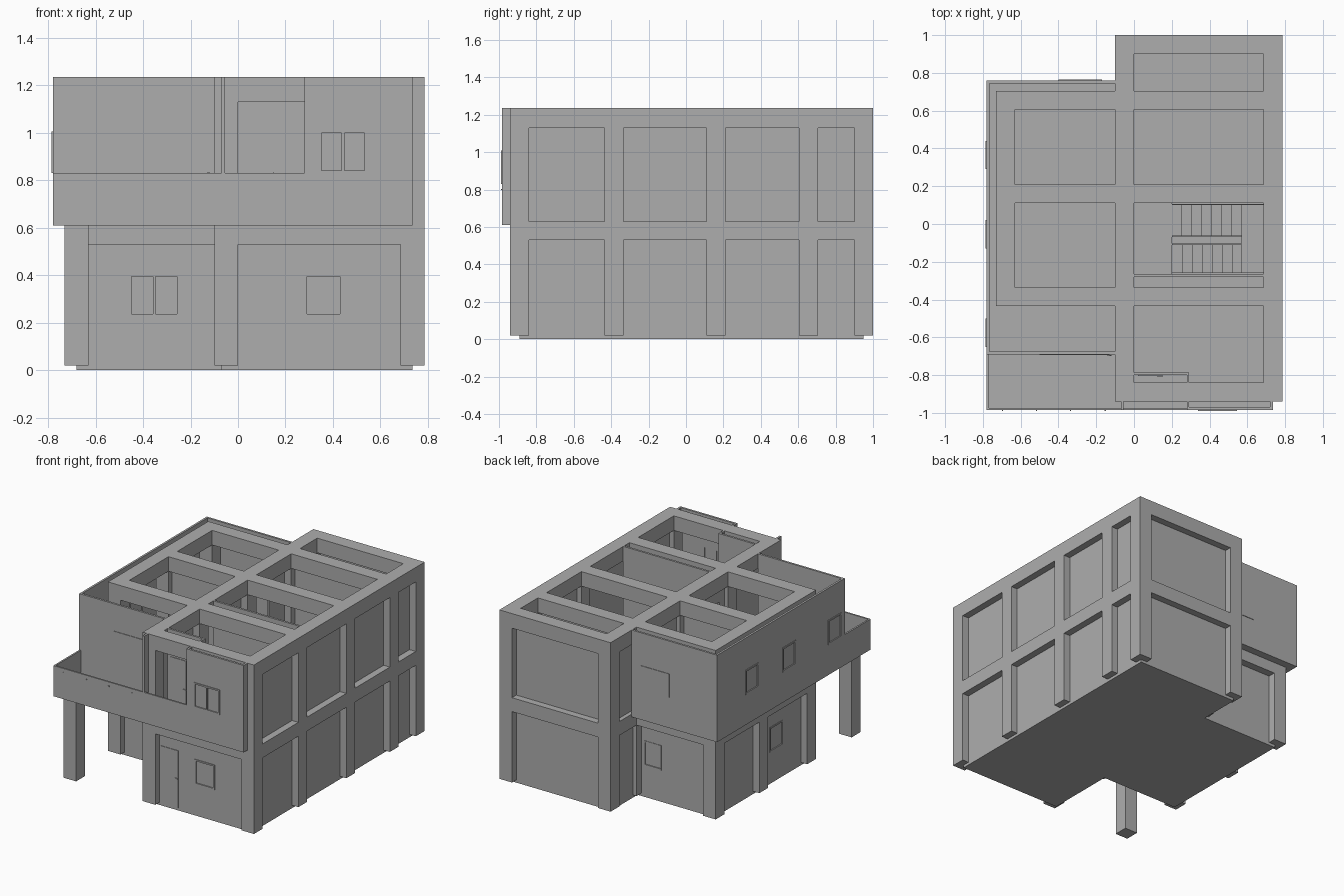
import bpy
import bmesh
from mathutils import Vector

if "Cube" in bpy.data.objects:
    bpy.data.objects.remove(bpy.data.objects["Cube"], do_unlink=True)

concrete = bpy.data.materials.new("concrete_grey")
concrete.use_nodes = True
GREY = (0.42, 0.42, 0.42, 1)
concrete.diffuse_color = GREY
concrete.node_tree.nodes["Principled BSDF"].inputs["Base Color"].default_value = GREY


def build(name, boxes):
    """One object from a list of boxes (x0, x1, y0, y1, z0, z1)."""
    bm = bmesh.new()
    for x0, x1, y0, y1, z0, z1 in boxes:
        verts = bmesh.ops.create_cube(bm, size=1)["verts"]
        bmesh.ops.scale(bm, verts=verts, vec=(x1 - x0, y1 - y0, z1 - z0))
        bmesh.ops.translate(bm, verts=verts, vec=Vector((x0 + x1, y0 + y1, z0 + z1)) / 2)
    mesh = bpy.data.meshes.new(name)
    bm.to_mesh(mesh)
    bm.free()
    mesh.materials.append(concrete)
    obj = bpy.data.objects.new(name, mesh)
    bpy.context.collection.objects.link(obj)


def oriented(axis, a, b, p, q, z0, z1):
    """Box running a..b along an axis, p..q across it."""
    return (a, b, p, q, z0, z1) if axis == "x" else (p, q, a, b, z0, z1)


def wall(name, axis, p, a, b, z0, z1, openings=(), t=0.015):
    """Thin wall with rectangular openings (start, end, bottom, top)."""
    boxes, start = [], a
    for o0, o1, low, high in sorted(openings):
        boxes.append(oriented(axis, start, o0, p, p + t, z0, z1))
        if low > z0:
            boxes.append(oriented(axis, o0, o1, p, p + t, z0, low))
        boxes.append(oriented(axis, o0, o1, p, p + t, high, z1))
        start = o1
    boxes.append(oriented(axis, start, b, p, p + t, z0, z1))
    build(name, boxes)


def window(name, axis, p, hole, panes=1, t=0.018):
    """Frame around a recessed pane, with mullions between panes."""
    a, b, z0, z1 = hole
    f = 0.011
    q = p + t
    boxes = [oriented(axis, a, b, p, q, z, z + f) for z in (z0, z1 - f)]
    for i in range(panes + 1):
        s = a + (b - a - f) * i / panes
        boxes.append(oriented(axis, s, s + f, p, q, z0, z1))
    boxes.append(oriented(axis, a, b, p + t * 0.45, p + t * 0.6, z0, z1))
    build(name, boxes)


# Main levels and frame grid
BASE, BEAM, FLOOR, ROOF_BEAM, TOP = 0.02, 0.53, 0.63, 1.13, 1.235
SLAB = 0.61
W = 0.1
LEFT, MID, RIGHT = -0.73, -0.1, 0.685
ROWS = [-0.94, -0.435, 0.11, 0.605, 0.9]
LEFT_ROWS = ROWS[1:4]

# Ground slab
build("ground_slab", [(-0.07, 0.735, -0.89, 0.95, 0, BASE),
                      (-0.68, -0.07, -0.39, 0.65, 0, BASE)])

# Columns
build("columns", [(x, x + W, y, y + W, BASE, TOP)
                  for x, rows in ((LEFT, LEFT_ROWS), (MID, ROWS), (RIGHT, ROWS)) for y in rows])
build("balcony_column", [(LEFT, LEFT + W, ROWS[0], ROWS[0] + W, BASE, SLAB)])

# Beams on both storeys
for name, z0, z1 in (("floor_beams", BEAM, FLOOR), ("roof_beams", ROOF_BEAM, TOP)):
    boxes = [(MID + W, RIGHT, y, y + W, z0, z1) for y in ROWS]
    boxes += [(LEFT + W, MID, y, y + W, z0, z1) for y in LEFT_ROWS]
    boxes += [(x, x + W, y + W, n, z0, z1) for x in (MID, RIGHT) for y, n in zip(ROWS, ROWS[1:])]
    boxes += [(LEFT, LEFT + W, y + W, n, z0, z1) for y, n in zip(LEFT_ROWS, LEFT_ROWS[1:])]
    build(name, boxes)

# Upper floor slab with stairwell opening
build("upper_floor", [(-0.78, -0.07, -0.985, 0.76, SLAB, FLOOR),
                      (-0.07, 0.735, -0.985, -0.265, SLAB, FLOOR),
                      (-0.07, 0.2, -0.265, 0.11, SLAB, FLOOR),
                      (-0.07, 0.735, 0.11, 0.95, SLAB, FLOOR)])

# Right and back walls
for tag, z0, z1 in (("lower", BASE, BEAM), ("upper", FLOOR, ROOF_BEAM)):
    wall(tag + "_right_wall", "y", 0.72, -0.89, 0.95, z0, z1)
    wall(tag + "_back_wall", "x", 0.935, -0.07, 0.735, z0, z1)
    doors = [(y, y + 0.15, z0, z0 + 0.4) for y in (-0.28, 0.28)]
    wall(tag + "_middle_wall", "y", -0.07, -0.89, 0.95, z0, z1, doors)
    wall(tag + "_rear_room_wall", "x", 0.645, -0.07, 0.72, z0, z1)
    wall(tag + "_cross_wall", "x", 0.15, LEFT + W, MID, z0, z1)

# Lower front walls with windows and entrance door
front_hole = (0.28, 0.44, 0.225, 0.405)
wall("lower_front_wall", "x", -0.89, -0.07, 0.735, BASE, BEAM, [front_hole])
window("lower_front_window", "x", -0.895, front_hole)
build("entrance_door", [(0.012, 0.15, -0.894, -0.885, BASE, 0.43),
                        (0.125, 0.145, -0.9, -0.894, 0.225, 0.231)])
porch_hole = (-0.46, -0.245, 0.225, 0.405)
wall("porch_wall", "x", -0.39, -0.68, -0.07, BASE, BEAM, [porch_hole])
window("porch_window", "x", -0.395, porch_hole, 2)

# Lower left and rear-left walls
left_hole = (-0.13, 0.02, 0.225, 0.405)
wall("lower_left_wall", "y", -0.68, -0.39, 0.65, BASE, BEAM, [left_hole])
window("lower_left_window", "y", -0.683, left_hole)
rear_hole = (-0.26, -0.12, 0.225, 0.405)
wall("lower_left_back_wall", "x", 0.635, -0.68, -0.07, BASE, BEAM, [rear_hole])
window("lower_left_back_window", "x", 0.635, rear_hole)

# Overhanging upper left shell
holes = [(y, y + 0.15, 0.83, 1.005) for y in (-0.65, -0.13, 0.29)]
wall("upper_left_wall", "y", -0.78, -0.69, 0.76, SLAB, TOP, holes)
for i, hole in enumerate(holes):
    window("upper_left_window_%d" % (i + 1), "y", -0.785, hole)
wall("upper_left_back_wall", "x", 0.745, -0.78, MID, SLAB, TOP)
build("upper_back_shutter", [(-0.4, -0.17, 0.76, 0.764, 0.83, 1.0)])
wall("upper_left_front_wall", "x", -0.69, -0.78, MID, FLOOR, TOP)
build("balcony_door", [(-0.5, -0.13, -0.694, -0.69, FLOOR, 1.04),
                       (-0.14, -0.12, -0.7, -0.694, 0.83, 0.836)])

# Balcony parapet with small drain spouts
PARAPET = 0.83
build("balcony_parapet", [(-0.78, 0.28, -0.985, -0.973, SLAB, PARAPET),
                          (-0.78, -0.768, -0.973, -0.69, SLAB, PARAPET)])
build("drain_spouts", [(x, x + 0.007, -0.99, -0.985, 0.798, 0.804)
                       for x in (-0.7, -0.52, -0.34, -0.155)])

# Upper front bay, loggia and its return walls
bay_hole = (0.34, 0.545, 0.83, 1.01)
wall("bay_front_wall", "x", -0.985, 0.28, 0.735, SLAB, TOP, [bay_hole])
window("bay_window", "x", -0.99, bay_hole, 2)
wall("bay_side_wall", "y", 0.72, -0.985, -0.935, SLAB, TOP)
wall("loggia_side_wall", "y", 0.28, -0.985, -0.785, FLOOR, TOP, t=0.012)
wall("loggia_partition", "y", -0.07, -0.985, -0.935, SLAB, TOP)
wall("loggia_corner_panel", "x", -0.94, MID, -0.07, FLOOR, TOP)
wall("loggia_back_wall", "x", -0.8, 0, 0.29, FLOOR, TOP)
build("loggia_door", [(0.02, 0.15, -0.804, -0.8, FLOOR, 1.04),
                      (0.125, 0.15, -0.81, -0.804, 0.83, 0.836)])

# Stairwell wall and two flights of stairs
wall("lower_stair_wall", "x", -0.28, 0, RIGHT, BASE, BEAM)
wall("upper_stair_wall", "x", -0.28, 0, RIGHT, FLOOR, TOP)
RISE, RUN, STEPS = 0.04, 0.053, 7
steps = []
for i in range(STEPS):
    x = 0.2 + i * RUN
    up, down = BASE + (i + 1) * RISE, FLOOR - i * RISE
    steps.append((x, x + RUN, -0.26, -0.11, max(BASE, up - 0.07), up))
    steps.append((x, x + RUN, -0.065, 0.1, down - 0.07, down))
steps.append((0.57, RIGHT, -0.26, 0.1, 0.3, 0.34))
build("stairs", steps)
build("stair_rails", [(0.2, 0.57, y, y + 0.006, FLOOR, FLOOR + 0.15) for y in (-0.11, -0.068)]
      + [(0.2, RIGHT, 0.1, 0.107, FLOOR, FLOOR + 0.15)])
